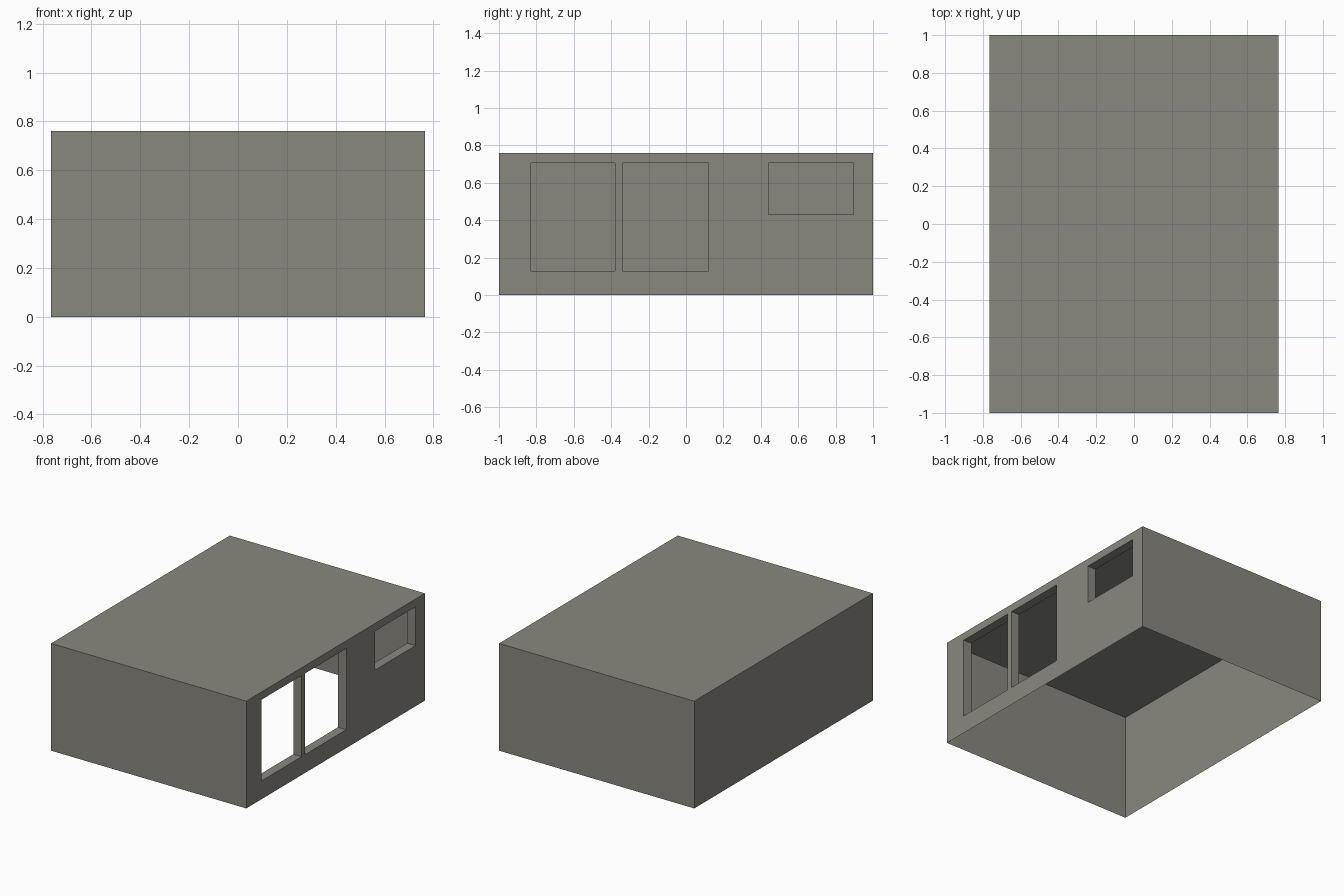
import bpy, bmesh

if "Cube" in bpy.data.objects:
    bpy.data.objects.remove(bpy.data.objects["Cube"])

HX, HY, H = 0.765, 1.0, 0.76      # half width, half length, height
DEPTH = 0.065                     # depth of the window reveals
# openings in the right wall: y0, y1, z0, z1
OPENINGS = [(-0.83, -0.38, 0.13, 0.705),
            (-0.34, 0.12, 0.13, 0.705),
            (0.44, 0.895, 0.43, 0.705)]

plaster = bpy.data.materials.new("warm grey plaster")
plaster.diffuse_color = (0.25, 0.245, 0.21, 1)
plaster.use_nodes = True
plaster.node_tree.nodes["Principled BSDF"].inputs["Base Color"].default_value = plaster.diffuse_color


def make_object(name, quads):
    bm = bmesh.new()
    for quad in quads:
        bm.faces.new([bm.verts.new(p) for p in quad])
    bmesh.ops.remove_doubles(bm, verts=bm.verts, dist=1e-4)
    mesh = bpy.data.meshes.new(name)
    bm.to_mesh(mesh)
    bm.free()
    mesh.materials.append(plaster)
    obj = bpy.data.objects.new(name, mesh)
    bpy.context.collection.objects.link(obj)
    return obj


# Thin roof and three plain walls, open underneath
base = [(-HX, -HY), (HX, -HY), (HX, HY), (-HX, HY)]
shell = [[(x, y, H) for x, y in base]]
for i in (0, 2, 3):
    (ax, ay), (bx, by) = base[i], base[(i + 1) % 4]
    shell.append([(ax, ay, 0), (bx, by, 0), (bx, by, H), (ax, ay, H)])
make_object("roof_and_plain_walls", shell)

# Right wall: a grid of panels that leaves the openings free
ys = sorted({-HY, HY} | {v for o in OPENINGS for v in o[:2]})
zs = sorted({0.0, H} | {v for o in OPENINGS for v in o[2:]})
panels = []
for y0, y1 in zip(ys, ys[1:]):
    for z0, z1 in zip(zs, zs[1:]):
        cy, cz = (y0 + y1) / 2, (z0 + z1) / 2
        if not any(a < cy < b and c < cz < d for a, b, c, d in OPENINGS):
            panels.append([(HX, y0, z0), (HX, y1, z0), (HX, y1, z1), (HX, y0, z1)])
wall = make_object("window_wall", panels)
bm = bmesh.new()
bm.from_mesh(wall.data)
bmesh.ops.dissolve_limit(bm, angle_limit=0.01, verts=bm.verts, edges=bm.edges)
bm.to_mesh(wall.data)
bm.free()

# Reveals running inwards around each opening
for n, (y0, y1, z0, z1) in enumerate(OPENINGS, 1):
    ring = [(y0, z0), (y1, z0), (y1, z1), (y0, z1)]
    sides = []
    for i in range(4):
        a, b = ring[i], ring[(i + 1) % 4]
        sides.append([(HX, *b), (HX, *a), (HX - DEPTH, *a), (HX - DEPTH, *b)])
    make_object(f"window_reveal_{n}", sides)
